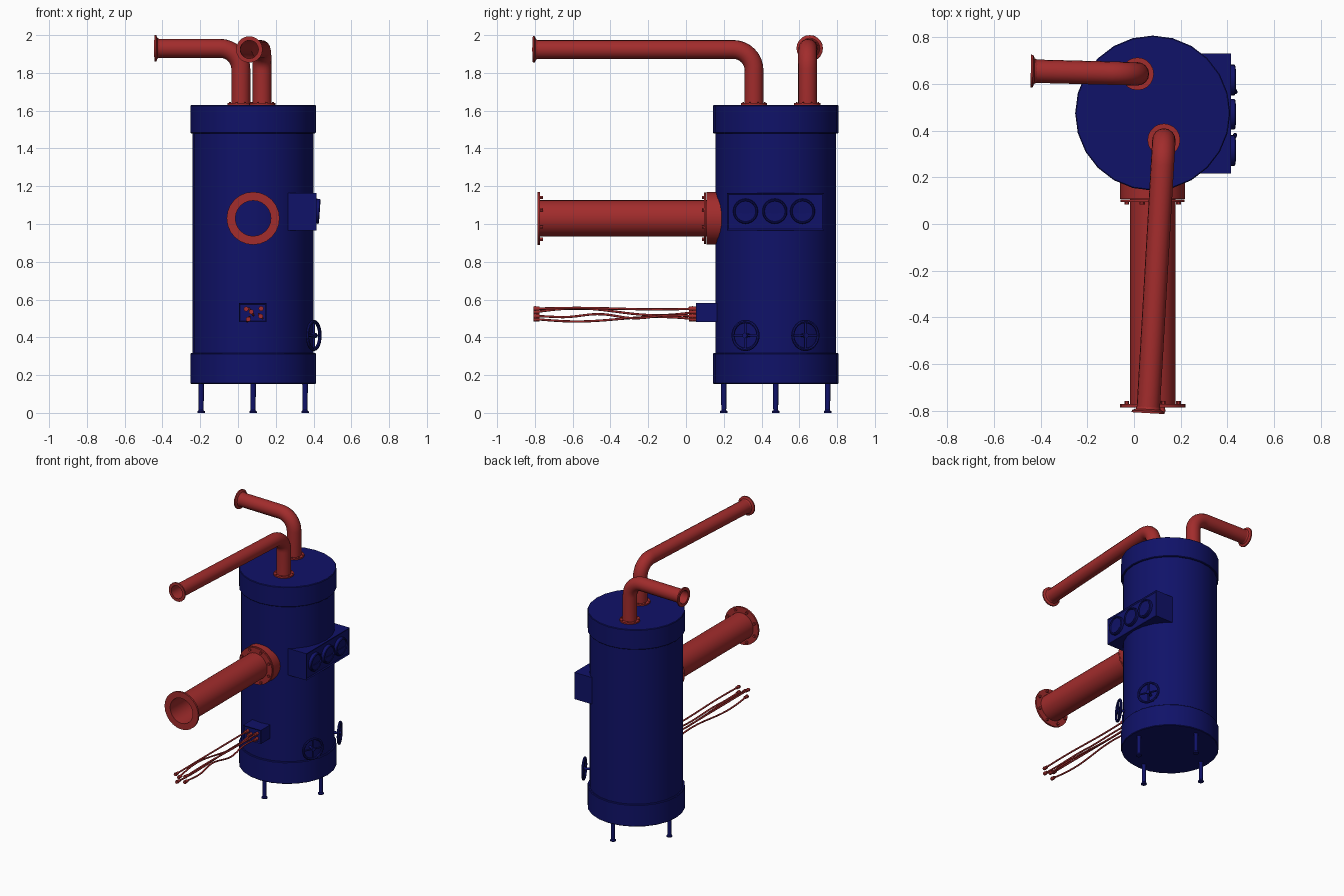
import bpy, bmesh, math
from mathutils import Vector, Matrix

if "Cube" in bpy.data.objects:
    bpy.data.objects.remove(bpy.data.objects["Cube"])

CX, CY = 0.08, 0.475   # tank axis


def material(name, rgb):
    m = bpy.data.materials.new(name)
    m.diffuse_color = (*rgb, 1)
    m.use_nodes = True
    m.node_tree.nodes["Principled BSDF"].inputs["Base Color"].default_value = m.diffuse_color
    return m


BLUE = material("blue_paint", (0.005, 0.006, 0.14))
RED = material("red_paint", (0.36, 0.025, 0.025))


def finish(ob, mat, angle=35):
    ob.data.materials.clear()
    ob.data.materials.append(mat)
    bpy.ops.object.select_all(action='DESELECT')
    ob.select_set(True)
    bpy.context.view_layer.objects.active = ob
    bpy.ops.object.shade_smooth_by_angle(angle=math.radians(angle))
    return ob


def from_bmesh(name, bm, mat, angle=35):
    bmesh.ops.recalc_face_normals(bm, faces=bm.faces)
    me = bpy.data.meshes.new(name)
    bm.to_mesh(me)
    bm.free()
    ob = bpy.data.objects.new(name, me)
    bpy.context.collection.objects.link(ob)
    return finish(ob, mat, angle)


def lathe(name, profile, origin, axis, segs, mat, closed=False):
    """Revolve (radius, height) points about an axis placed at origin."""
    bm = bmesh.new()
    pts = profile + profile[:1] if closed else profile
    vs = [bm.verts.new((r, 0, h)) for r, h in pts]
    es = [bm.edges.new(p) for p in zip(vs, vs[1:])]
    bmesh.ops.spin(bm, geom=vs + es, cent=(0, 0, 0), axis=(0, 0, 1),
                   angle=2 * math.pi, steps=segs)
    bmesh.ops.remove_doubles(bm, verts=bm.verts, dist=1e-5)
    rot = Vector(axis).to_track_quat('Z', 'Y').to_matrix().to_4x4()
    bm.transform(Matrix.Translation(origin) @ rot)
    return from_bmesh(name, bm, mat, 46 if segs < 12 else 35)


def rod(name, a, b, r, mat, segs=12):
    a, b = Vector(a), Vector(b)
    h = (b - a).length
    return lathe(name, [(0, 0), (r, 0), (r, h), (0, h)], a, b - a, segs, mat)


def tube(name, pts, r, mat, res):
    cu = bpy.data.curves.new(name, 'CURVE')
    cu.dimensions = '3D'
    cu.bevel_depth, cu.bevel_resolution = r, res
    sp = cu.splines.new('POLY')
    sp.points.add(len(pts) - 1)
    for p, q in zip(sp.points, pts):
        p.co = (*q, 1)
    ob = bpy.data.objects.new(name, cu)
    bpy.context.collection.objects.link(ob)
    bpy.ops.object.select_all(action='DESELECT')
    ob.select_set(True)
    bpy.context.view_layer.objects.active = ob
    bpy.ops.object.convert(target='MESH')
    return finish(bpy.context.view_layer.objects.active, mat, 50)


def panel_box(name, lo, hi, facing, border, mat):
    """Box with one framed, slightly recessed face."""
    lo, hi = Vector(lo), Vector(hi)
    bm = bmesh.new()
    bmesh.ops.create_cube(bm, size=1)
    bm.transform(Matrix.Translation((lo + hi) / 2) @ Matrix.Diagonal((*(hi - lo), 1)))
    bm.normal_update()
    f = [f for f in bm.faces if f.normal.dot(Vector(facing)) > 0.9]
    bmesh.ops.inset_region(bm, faces=f, thickness=border)
    bmesh.ops.translate(bm, verts=f[0].verts, vec=Vector(facing) * -0.006)
    return from_bmesh(name, bm, mat)


def bolts(name, origin, axis, ring, n, r, h, mat):
    rot = Vector(axis).to_track_quat('Z', 'Y')
    for i in range(n):
        a = 2 * math.pi * (i + 0.5) / n
        p = Vector(origin) + rot @ Vector((ring * math.cos(a), ring * math.sin(a), 0))
        rod(f"{name}_{i + 1}", p, p + Vector(axis) * h, r, mat, 6)


# Tank shell and end bands
def drum(name, r, z0, z1, b=0.004):
    lathe(name, [(0, z0), (r - b, z0), (r, z0 + b), (r, z1 - b), (r - b, z1), (0, z1)],
          (CX, CY, 0), (0, 0, 1), 24, BLUE)


drum("tank_shell", 0.32, 0.16, 1.62)
drum("bottom_band", 0.332, 0.153, 0.317)
drum("top_band", 0.332, 1.48, 1.63)

# Legs
for i in range(4):
    a = math.pi / 2 * i
    lathe(f"leg_{i + 1}", [(0, 0), (0.02, 0), (0.02, 0.008), (0.013, 0.014), (0.015, 0.16), (0, 0.16)],
          (CX + 0.275 * math.cos(a), CY + 0.275 * math.sin(a), 0), (0, 0, 1), 12, BLUE)


# Bent pipes on the lid
def lid_pipe(name, start, end, bend=0.11, r=0.05):
    start, end = Vector(start), Vector(end)
    flat = Vector((end.x - start.x, end.y - start.y, 0)).normalized()
    zc = end.z - bend
    pts = [start]
    for i in range(9):
        t = math.pi / 2 * i / 8
        p = start + flat * bend * (1 - math.cos(t))
        p.z = zc + bend * math.sin(t)
        pts.append(p)
    tube(name, pts + [end], r, RED, 6)
    lathe(name + "_end_flange", [(0.048, 0), (0.07, 0), (0.07, -0.009), (0.054, -0.016), (0.048, -0.03)],
          end, flat, 20, RED, True)
    lathe(name + "_base_flange", [(0.045, 0), (0.07, 0), (0.07, 0.01), (0.045, 0.01)],
          start, (0, 0, 1), 20, RED, True)
    bolts(name + "_base_bolt", start + Vector((0, 0, 0.01)), (0, 0, 1), 0.061, 8, 0.005, 0.005, RED)


lid_pipe("front_lid_pipe", (0.128, 0.36, 1.63), (0.06, -0.81, 1.924))
lid_pipe("side_lid_pipe", (0.015, 0.643, 1.63), (-0.442, 0.655, 1.93))

# Large front pipe: collar, hollow pipe and bolted flanges
PX, PZ = 0.08, 1.03


def ring(name, ro, ri, y0, y1):
    lathe(name, [(ri, 0), (ro, 0), (ro, y1 - y0), (ri, y1 - y0)], (PX, y0, PZ), (0, 1, 0), 24, RED, True)


ring("large_pipe", 0.097, 0.094, -0.785, 0.11)
ring("large_pipe_collar", 0.139, 0.097, 0.108, 0.24)
ring("large_pipe_inner_flange", 0.137, 0.095, 0.094, 0.105)
ring("large_pipe_end_flange", 0.14, 0.095, -0.785, -0.772)
bolts("inner_flange_bolt", (PX, 0.094, PZ), (0, -1, 0), 0.12, 8, 0.01, 0.01, RED)
bolts("end_flange_bolt", (PX, -0.772, PZ), (0, 1, 0), 0.12, 8, 0.01, 0.014, RED)

# Gauge box with three round gauges
panel_box("gauge_box", (0.26, 0.217, 0.965), (0.416, 0.73, 1.165), (1, 0, 0), 0.012, BLUE)
for i, y in enumerate((0.315, 0.47, 0.617)):
    lathe(f"gauge_{i + 1}", [(0, 0.012), (0.054, 0.012), (0.057, 0.02), (0.062, 0.02), (0.066, 0.016), (0.066, -0.012), (0, -0.012)],
          (0.413, y, 1.068), (1, 0, -0.07), 24, BLUE)
    bm = bmesh.new()
    arc = [math.radians(200 + 14 * k) for k in range(11)]
    low = [(0.054 * math.cos(a), 0.054 * math.sin(a)) for a in arc]
    top = [(u, -0.012 + 4 * 0.006 * (u / 0.1) ** 2) for u in (0.035, 0.018, 0, -0.018, -0.035)]
    f = bm.faces.new([bm.verts.new((0.42, y + u, 1.068 + v)) for u, v in low + top])
    ext = bmesh.ops.extrude_face_region(bm, geom=[f])
    bmesh.ops.translate(bm, verts=[v for v in ext['geom'] if isinstance(v, bmesh.types.BMVert)], vec=(0.009, 0, 0))
    from_bmesh(f"gauge_plate_{i + 1}", bm, BLUE)

# Valve wheels facing outward
for name, ang in (("front_valve", -26.5), ("rear_valve", 26)):
    a = math.radians(ang)
    n = Vector((math.cos(a), math.sin(a), 0))
    side = Vector((-n.y, n.x, 0))
    c = Vector((CX, CY, 0.41)) + n * 0.358
    prof = [(0.074 + 0.009 * math.cos(t), 0.009 * math.sin(t)) for t in [k * math.pi / 4 for k in range(8)]]
    finish(lathe(name + "_wheel_rim", prof, c, n, 24, BLUE, True), BLUE, 50)
    rod(name + "_hub", c - n * 0.01, c + n * 0.012, 0.014, BLUE)
    rod(name + "_stem", c - n * 0.06, c, 0.009, BLUE)
    for k, d in enumerate((side, Vector((0, 0, 1)))):
        rod(f"{name}_spoke_{k + 1}", c - d * 0.074, c + d * 0.074, 0.006, BLUE, 8)

# Junction box and cables
panel_box("junction_box", (0.004, 0.053, 0.48), (0.152, 0.2, 0.582), (0, -1, 0), 0.01, BLUE)
cables = ((0.043, 0.55, 0, 0), (0.055, 0.496, 0.012, 0.006), (0.07, 0.535, -0.018, 0.012),
          (0.122, 0.552, -0.004, 0), (0.12, 0.512, 0.012, -0.01))
for i, (x, z, az, ax) in enumerate(cables):
    pts = []
    for k in range(25):
        t = k / 24
        w = math.sin(4 * math.pi * t) * math.sin(math.pi * t) if i == 4 else math.sin(2 * math.pi * t)
        pts.append((x + ax * w, 0.06 - 0.85 * t, z + az * w))
    tube(f"cable_{i + 1}", pts, 0.006, RED, 2)
    for end, y0, y1 in (("inner", 0.058, 0.015), ("outer", -0.775, -0.808)):
        rod(f"cable_{i + 1}_{end}_plug", (x, y0, z), (x, y1, z), 0.011, RED)
        rod(f"cable_{i + 1}_{end}_lip", (x, y0 - 0.02, z), (x, y0 - 0.027, z), 0.013, RED)
